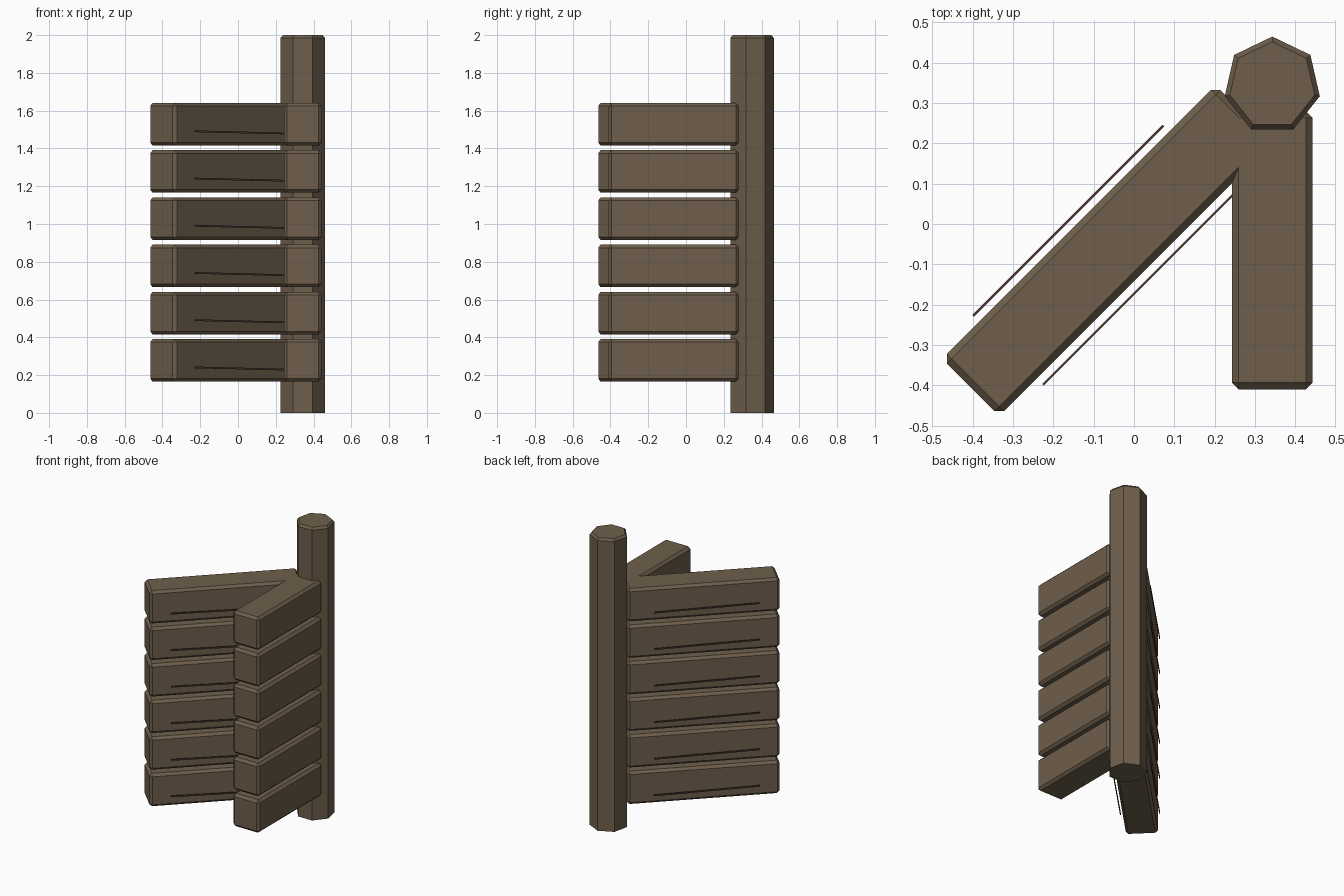
import bpy, bmesh, math
from mathutils import Matrix, Vector

if "Cube" in bpy.data.objects:
    bpy.data.objects.remove(bpy.data.objects["Cube"])


def material(name, rgb):
    m = bpy.data.materials.new(name)
    m.diffuse_color = (*rgb, 1.0)
    m.use_nodes = True
    m.node_tree.nodes["Principled BSDF"].inputs["Base Color"].default_value = m.diffuse_color
    return m


wood = material("weathered_wood", (0.156, 0.114, 0.072))
dark = material("dark_grain", (0.080, 0.045, 0.034))


def finish(name, bm, mat):
    bmesh.ops.recalc_face_normals(bm, faces=bm.faces)
    mesh = bpy.data.meshes.new(name)
    bm.to_mesh(mesh)
    bm.free()
    mesh.materials.append(mat)
    ob = bpy.data.objects.new(name, mesh)
    bpy.context.collection.objects.link(ob)
    return ob


def box(name, size, loc, yaw, mat, bevel=0.0, tilt=0.0):
    """Box whose long axis is local x, tilted about local y, then turned about z."""
    bm = bmesh.new()
    bmesh.ops.create_cube(bm, size=1.0)
    bmesh.ops.scale(bm, vec=size, verts=bm.verts)
    if bevel:
        bmesh.ops.bevel(bm, geom=bm.edges[:], offset=bevel, segments=1,
                        affect='EDGES', profile=0.5)
    rot = Matrix.Rotation(yaw, 4, 'Z') @ Matrix.Rotation(tilt, 4, 'Y')
    bm.transform(Matrix.Translation(loc) @ rot)
    return finish(name, bm, mat)


# Seven-sided post with a chamfered top
bm = bmesh.new()
rings = []
for radius, z in ((0.121, 0.0), (0.121, 1.985), (0.108, 2.0)):
    ring = []
    for k in range(7):
        a = math.pi / 2 + k * math.tau / 7
        ring.append(bm.verts.new((0.343 + radius * math.cos(a),
                                  0.344 + radius * math.sin(a), z)))
    rings.append(ring)
for lower, upper in zip(rings, rings[1:]):
    for k in range(7):
        j = (k + 1) % 7
        bm.faces.new((lower[k], lower[j], upper[j], upper[k]))
bm.faces.new(rings[0])
bm.faces.new(rings[-1])
finish("post", bm, wood)

# Six rows of planks: one diagonal, one straight, with grain strips beside the diagonal
diag = math.radians(45)
side = Vector((-math.sin(diag), math.cos(diag), 0))
for i in range(6):
    z = 0.278 + 0.25 * i
    centre = Vector((-0.066, -0.066, z))
    box(f"diagonal_plank_{i+1}", (0.96, 0.2, 0.225), centre, diag, wood, 0.0165)
    box(f"straight_plank_{i+1}", (0.69, 0.2, 0.225), (0.343, -0.065, z),
        math.pi / 2, wood, 0.0165)
    for label, s in (("front", -1), ("back", 1)):
        mid = Vector((-0.079, -0.079, z - 0.043)) + side * s * 0.121
        if s < 0:
            mid += Vector((0.002, 0, 0))
        mid += Vector((math.cos(diag), math.sin(diag), 0)) * 0.002
        box(f"{label}_grain_strip_{i+1}", (0.667, 0.006, 0.009), mid, diag,
            dark, tilt=math.radians(1))
